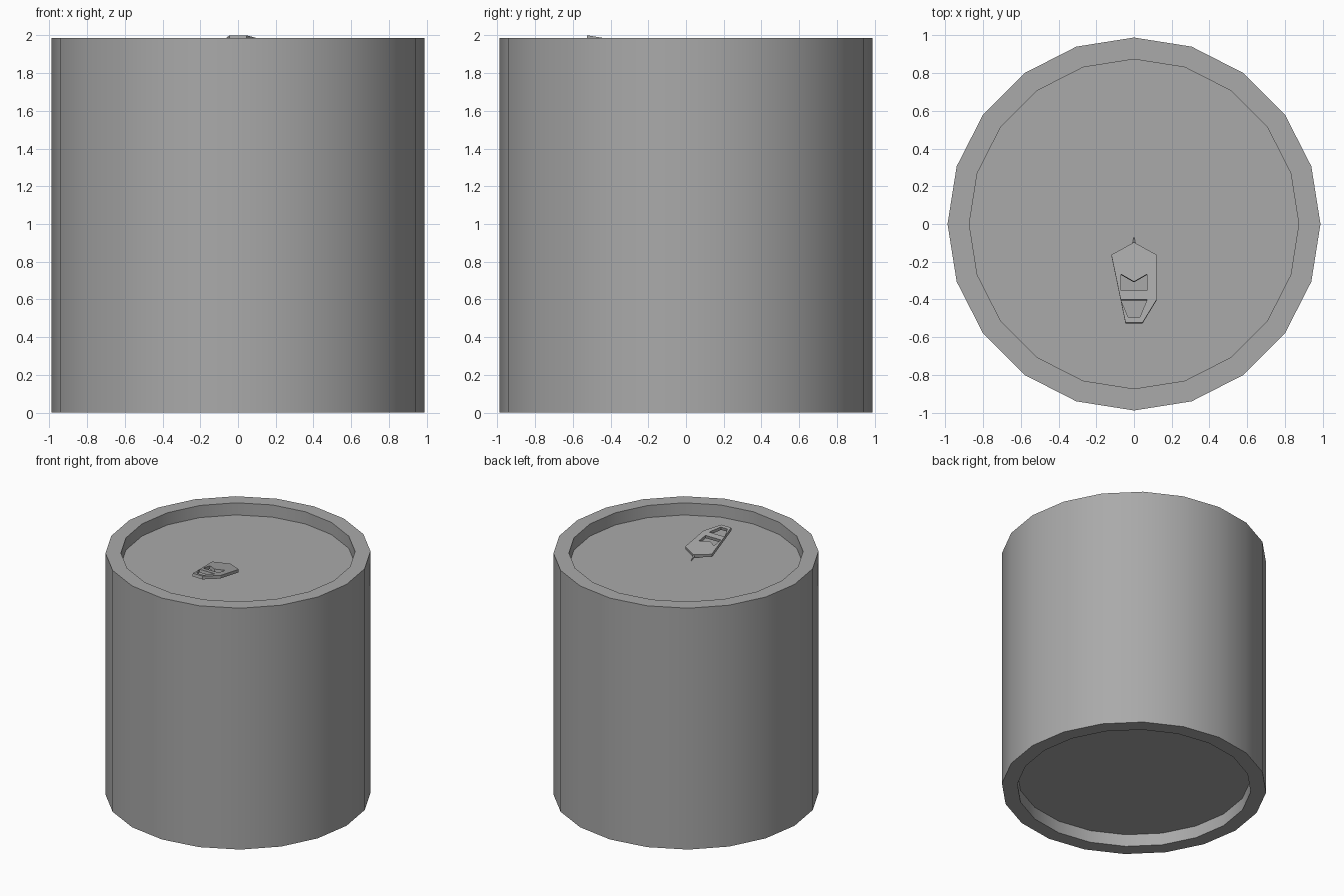
import bpy
import bmesh
from math import atan, cos, sin, pi, radians
from mathutils import Vector

cube = bpy.data.objects.get("Cube")
if cube:
    bpy.data.objects.remove(cube, do_unlink=True)

SIDES = 20
RADIUS, INNER = 0.988, 0.873
TOP, RECESS = 1.985, 0.1

metal = bpy.data.materials.new("grey metal")
metal.use_nodes = True
grey = (0.4, 0.4, 0.4, 1)
metal.diffuse_color = grey
metal.node_tree.nodes["Principled BSDF"].inputs["Base Color"].default_value = grey


def add_object(name, bm):
    bmesh.ops.recalc_face_normals(bm, faces=bm.faces)
    mesh = bpy.data.meshes.new(name)
    bm.to_mesh(mesh)
    bm.free()
    mesh.materials.append(metal)
    obj = bpy.data.objects.new(name, mesh)
    bpy.context.collection.objects.link(obj)
    return obj


def select_only(obj):
    bpy.ops.object.select_all(action='DESELECT')
    obj.select_set(True)
    bpy.context.view_layer.objects.active = obj


# Can body: turned profile with a recessed lid and a recessed base
profile = [(INNER, RECESS), (INNER, 0), (RADIUS, 0),
           (RADIUS, TOP), (INNER, TOP), (INNER, TOP - RECESS)]
bm = bmesh.new()
rings = []
for r, z in profile:
    rings.append([bm.verts.new((r * cos(2 * pi * i / SIDES), r * sin(2 * pi * i / SIDES), z))
                  for i in range(SIDES)])
for low, high in zip(rings, rings[1:]):
    for i in range(SIDES):
        j = (i + 1) % SIDES
        bm.faces.new((low[i], low[j], high[j], high[i]))
bm.faces.new(rings[0])
bm.faces.new(rings[-1])
body = add_object("can_body", bm)
select_only(body)
bpy.ops.object.shade_smooth_by_angle(angle=radians(30))

# Pull tab: flat plate with two finger holes, tilted up towards the front
FRONT, HALF = -0.523, 0.0125
tilt = atan(0.17)
outline = [(-0.045, -0.523), (0.045, -0.523), (0.12, -0.4),
           (0.12, -0.163), (0, -0.097), (-0.12, -0.163)]
notched_hole = [(-0.07, -0.352), (0.07, -0.352), (0.07, -0.265),
                (0, -0.305), (-0.07, -0.265)]
front_hole = [(-0.03, -0.495), (0.03, -0.495), (0.07, -0.4), (-0.07, -0.4)]

curve = bpy.data.curves.new("pull_tab", 'CURVE')
curve.dimensions = '2D'
curve.fill_mode = 'BOTH'
curve.extrude = HALF
for loop in (outline, notched_hole, front_hole):
    spline = curve.splines.new('POLY')
    spline.points.add(len(loop) - 1)
    for point, (x, y) in zip(spline.points, loop):
        point.co = (x, (y - FRONT) / cos(tilt), 0, 1)
    spline.use_cyclic_u = True
curve.materials.append(metal)
tab = bpy.data.objects.new("pull_tab", curve)
bpy.context.collection.objects.link(tab)
tab.rotation_euler.x = -tilt
tab.location = Vector((0, FRONT, 2)) - HALF * Vector((0, sin(tilt), cos(tilt)))
select_only(tab)
bpy.ops.object.convert(target='MESH')
bpy.ops.object.shade_flat()

# Small pointed foot joining the back of the tab to the lid
bm = bmesh.new()
corners = [(-0.009, -0.105, 1.925), (0.009, -0.105, 1.925),
           (0, -0.105, 1.9), (0, -0.065, TOP - RECESS)]
a, b, c, d = [bm.verts.new(p) for p in corners]
for face in ((a, b, c), (a, b, d), (b, c, d), (c, a, d)):
    bm.faces.new(face)
add_object("tab_foot", bm)
